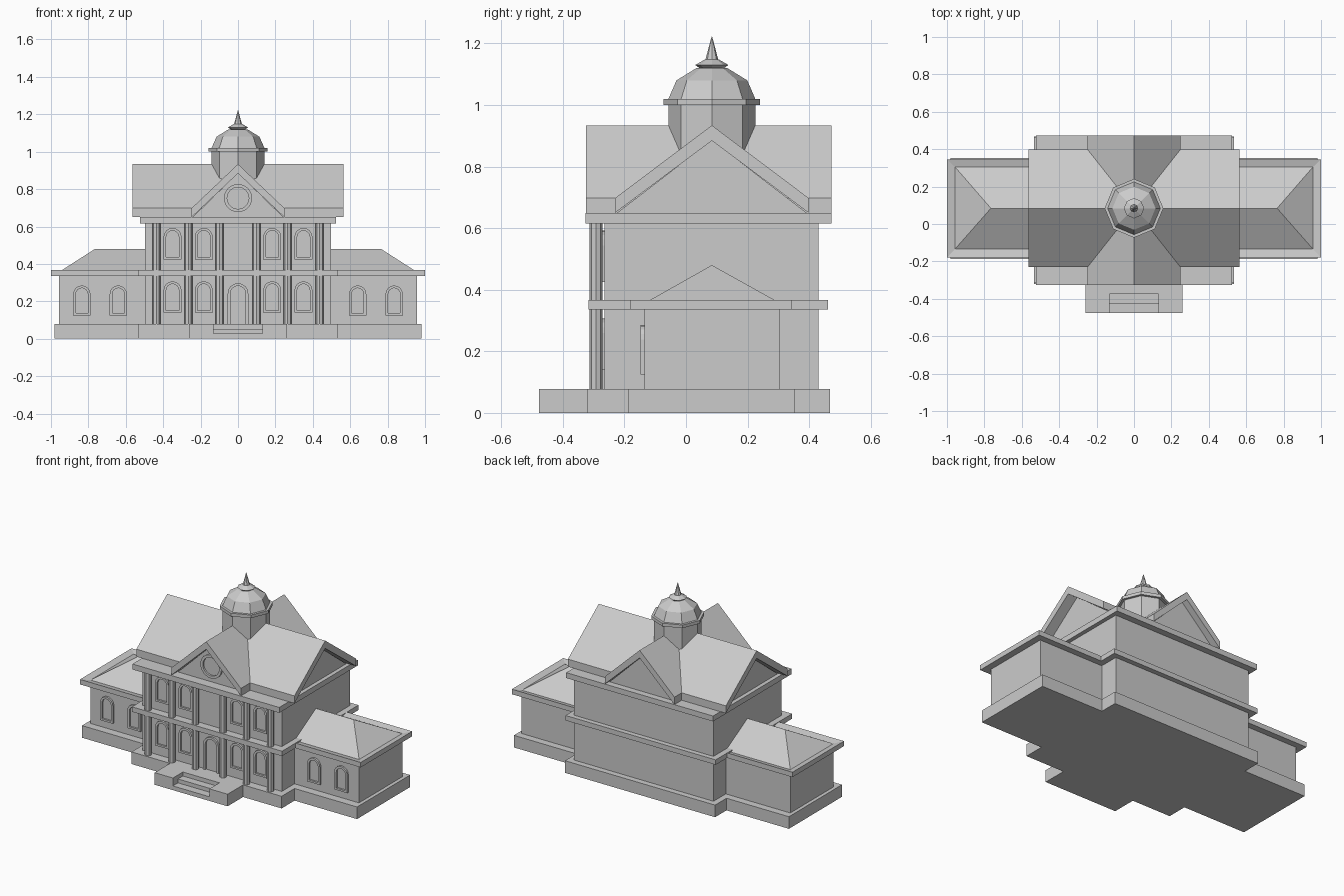
import bpy, bmesh
from math import pi, sin, cos

if "Cube" in bpy.data.objects:
    bpy.data.objects.remove(bpy.data.objects["Cube"])

CY = 0.084  # depth of the ridge and tower axis


def finish(name, bm):
    bmesh.ops.recalc_face_normals(bm, faces=bm.faces)
    me = bpy.data.meshes.new(name)
    bm.to_mesh(me)
    bm.free()
    ob = bpy.data.objects.new(name, me)
    bpy.context.collection.objects.link(ob)
    return ob


def box(name, x0, x1, y0, y1, z0, z1):
    bm = bmesh.new()
    bmesh.ops.create_cube(bm, size=1)
    for v in bm.verts:
        v.co = ((x0 + x1) / 2 + v.co.x * (x1 - x0),
                (y0 + y1) / 2 + v.co.y * (y1 - y0),
                (z0 + z1) / 2 + v.co.z * (z1 - z0))
    return finish(name, bm)


def prism(name, profile, a, b, axis):
    """Extrude a (side, z) profile from a to b along x or y."""
    bm = bmesh.new()
    put = (lambda s, z, t: (t, s, z)) if axis == 'x' else (lambda s, z, t: (s, t, z))
    f = bm.faces.new([bm.verts.new(put(s, z, a)) for s, z in profile])
    ext = bmesh.ops.extrude_face_region(bm, geom=[f])
    for v in ext['geom']:
        if isinstance(v, bmesh.types.BMVert):
            v.co['xyz'.index(axis)] = b
    return finish(name, bm)


def frame(name, outer, inner, y0, y1, closed):
    """Raised trim between two outlines on a front wall."""
    bm = bmesh.new()
    loops = [[bm.verts.new((x, y, z)) for x, z in pts]
             for pts, y in ((outer, y0), (outer, y1), (inner, y1), (inner, y0))]
    n = len(outer)
    for k in range(3):
        for i in range(n if closed else n - 1):
            j = (i + 1) % n
            bm.faces.new((loops[k][i], loops[k][j], loops[k + 1][j], loops[k + 1][i]))
    return finish(name, bm)


def arch(x, hw, z0, z1, n=8):
    zc = z1 - hw
    return [(x + hw, z0)] + [(x + hw * cos(pi * i / n), zc + hw * sin(pi * i / n))
                             for i in range(n + 1)] + [(x - hw, z0)]


def window(name, x, hw, z0, z1, wall, d=0.012, sill=0.012):
    frame(name, arch(x, hw, z0, z1), arch(x, hw - 0.014, z0 + sill, z1 - 0.014),
          wall, wall - d, True)


def lathe(name, profile, sides):
    bm = bmesh.new()
    rings = [[bm.verts.new((r * cos(2 * pi * i / sides), CY + r * sin(2 * pi * i / sides), z))
              for i in range(sides)] for r, z in profile]
    for a, b in zip(rings, rings[1:]):
        for i in range(sides):
            j = (i + 1) % sides
            bm.faces.new((a[i], a[j], b[j], b[i]))
    bm.faces.new(rings[0])
    bm.faces.new(rings[-1])
    return finish(name, bm)


# Plinths and entrance terrace with notched steps
box("main_plinth", -0.535, 0.535, -0.32, 0.468, 0, 0.078)
box("terrace_back", -0.26, 0.26, -0.375, -0.32, 0, 0.078)
for s in (-1, 1):
    box("terrace_cheek", *sorted((s * 0.13, s * 0.26)), -0.477, -0.375, 0, 0.078)
    box("wing_plinth", *sorted((s * 0.535, s * 0.98)), -0.188, 0.352, 0, 0.078)
box("upper_step", -0.13, 0.13, -0.425, -0.375, 0, 0.052)
box("lower_step", -0.13, 0.13, -0.477, -0.425, 0, 0.027)

# Main block with its bands
box("main_walls", -0.497, 0.497, -0.264, 0.43, 0.078, 0.62)
box("middle_band", -0.535, 0.535, -0.316, 0.462, 0.335, 0.367)
box("main_cornice", -0.523, 0.523, -0.327, 0.472, 0.615, 0.65)

# Wings: walls, cornice with sunken top, hipped roof
for s in (-1, 1):
    box("wing_walls", *sorted((s * 0.49, s * 0.957)), -0.135, 0.305, 0.078, 0.34)
    bm = bmesh.new()
    xi = s * 0.45
    rings = [[bm.verts.new(p) for p in ((xi, y0, z), (s * x, y0, z), (s * x, y1, z), (xi, y1, z))]
             for x, y0, y1, z in ((0.957, -0.135, 0.305, 0.335), (1.0, -0.18, 0.345, 0.335),
                                  (1.0, -0.18, 0.345, 0.367), (0.957, -0.134, 0.305, 0.357))]
    for a, b in zip(rings, rings[1:]):
        for i in range(3):
            bm.faces.new((a[i], a[i + 1], b[i + 1], b[i]))
    a, b, c, d = rings[-1]
    r0, r1 = bm.verts.new((xi, CY, 0.48)), bm.verts.new((s * 0.765, CY, 0.48))
    for f in ((a, b, r1, r0), (b, c, r1), (c, d, r0, r1)):
        bm.faces.new(f)
    finish("wing_cornice_and_roof", bm)

# Crossing gabled roofs: chevron slabs over recessed pediment walls
def chevron(c, hw):
    return [(c - hw, 0.65), (c - hw, 0.698), (c, 0.934), (c + hw, 0.698), (c + hw, 0.65), (c, 0.884)]


def pediment(c, hw):
    return [(c - hw, 0.645), (c, 0.886), (c + hw, 0.645)]


prism("long_roof", chevron(CY, 0.314), -0.563, 0.563, 'x')
prism("cross_roof", chevron(0, 0.248), -0.325, 0.472, 'y')
prism("side_pediments", pediment(CY, 0.314), -0.497, 0.497, 'x')
prism("front_back_pediments", pediment(0, 0.248), -0.264, 0.43, 'y')


def circle(r, n=24):
    return [(r * cos(2 * pi * i / n), 0.752 + r * sin(2 * pi * i / n)) for i in range(n)]


frame("round_window", circle(0.075), circle(0.058), -0.264, -0.276, True)

# Columns on both storeys
for s in (-1, 1):
    for x in (0.099, 0.265, 0.436):
        for z0, z1 in ((0.078, 0.335), (0.367, 0.615)):
            bm = bmesh.new()
            bmesh.ops.create_cone(bm, cap_ends=True, segments=8, radius1=0.021,
                                  radius2=0.021, depth=z1 - z0)
            bmesh.ops.translate(bm, verts=bm.verts, vec=(s * x, -0.292, (z0 + z1) / 2))
            finish("column", bm)

    # Arched windows
    for x in (0.183, 0.35):
        window("lower_window", s * x, 0.048, 0.14, 0.307, -0.264)
        window("upper_window", s * x, 0.048, 0.425, 0.592, -0.264)
    for x in (0.64, 0.835):
        window("wing_window", s * x, 0.046, 0.125, 0.285, -0.135)
window("front_door", 0, 0.055, 0.078, 0.297, -0.264, sill=0)

# Octagonal tower, dome and spire
lathe("tower_drum", [(0.141, 0.7), (0.141, 1.01)], 8)
lathe("tower_ring", [(0.157, 1.0), (0.157, 1.02)], 8)
lathe("dome", [(0.141, 1.02), (0.115, 1.08), (0.05, 1.12)], 8)
lathe("spire_collar", [(0.033, 1.115), (0.054, 1.13), (0.024, 1.147)], 8)
lathe("spire", [(0.022, 1.143), (0.001, 1.222)], 8)
